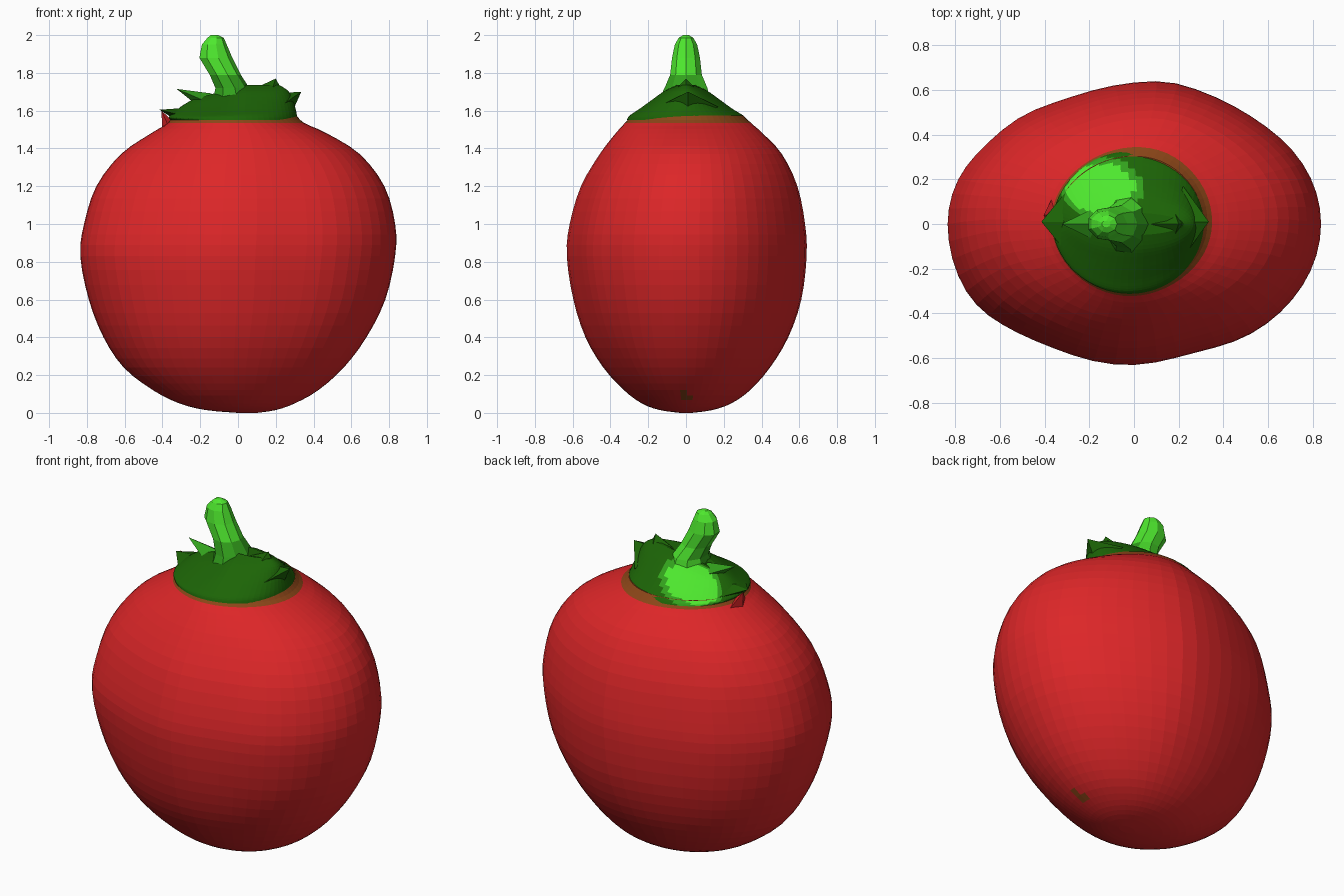
import bpy, math
from mathutils import Vector

if "Cube" in bpy.data.objects:
    bpy.data.objects.remove(bpy.data.objects["Cube"])


def material(name, rgb):
    m = bpy.data.materials.new(name)
    lin = [((c / 255 + 0.055) / 1.055) ** 2.4 for c in rgb]
    m.diffuse_color = (*lin, 1)
    m.use_nodes = True
    m.node_tree.nodes["Principled BSDF"].inputs["Base Color"].default_value = m.diffuse_color
    return m


RED = material("tomato red", (221, 38, 40))
BROWN = material("seam brown", (140, 70, 24))
DARK = material("leaf green", (28, 100, 6))
MID = material("mid green", (50, 160, 28))
LIGHT = material("stem green", (78, 232, 46))


def smooth_rows(rows, n):
    """Catmull-Rom interpolation between profile rows."""
    out = []
    for i in range(len(rows) - 1):
        p = [rows[max(i - 1, 0)], rows[i], rows[i + 1], rows[min(i + 2, len(rows) - 1)]]
        for k in range(n):
            t = k / n
            out.append([0.5 * (2 * b + (c - a) * t + (2 * a - 5 * b + 4 * c - d) * t * t
                               + (3 * b - a - 3 * c + d) * t ** 3) for a, b, c, d in zip(*p)])
    return out + [rows[-1]]


def loft(name, rows, sides, mats, warp=None, rule=None):
    """Rows are (z, x left, x right, y front, y back); ends are closed."""
    verts, faces = [], []
    for z, xl, xr, yf, yb in rows:
        for i in range(sides):
            a = 2 * math.pi * i / sides
            x = (xl + xr) / 2 + (xr - xl) / 2 * math.cos(a)
            s = math.sin(a)
            v = (x, (yf + yb) / 2 + (yb - yf) / 2 * s, z)
            verts.append(warp(*v) if warp else v)
    for r in range(len(rows) - 1):
        for i in range(sides):
            j = (i + 1) % sides
            faces.append((r * sides + i, r * sides + j, (r + 1) * sides + j, (r + 1) * sides + i))
    faces.append(tuple(reversed(range(sides))))
    faces.append(tuple(range(len(verts) - sides, len(verts))))
    me = bpy.data.meshes.new(name)
    me.from_pydata(verts, [], faces)
    for m in mats:
        me.materials.append(m)
    if rule:
        for p in me.polygons:
            p.material_index = rule(p.center)
    ob = bpy.data.objects.new(name, me)
    bpy.context.collection.objects.link(ob)
    return ob


# Fruit body: flattened in depth, slightly lopsided
body = [
    (0.0, 0.0, 0.1, -0.03, 0.03),
    (0.015, -0.17, 0.2, -0.14, 0.14),
    (0.05, -0.31, 0.3, -0.235, 0.24),
    (0.12, -0.45, 0.425, -0.33, 0.34),
    (0.24, -0.605, 0.56, -0.44, 0.445),
    (0.4, -0.712, 0.68, -0.535, 0.54),
    (0.6, -0.79, 0.78, -0.6, 0.607),
    (0.83, -0.835, 0.832, -0.635, 0.634),
    (1.0, -0.815, 0.832, -0.62, 0.625),
    (1.2, -0.75, 0.775, -0.56, 0.585),
    (1.37, -0.62, 0.645, -0.46, 0.505),
    (1.48, -0.46, 0.47, -0.375, 0.405),
    (1.535, -0.37, 0.35, -0.325, 0.345),
    (1.575, -0.35, 0.31, -0.29, 0.305),
]
spot = Vector((0.37, 0, 0.1))


def body_warp(x, y, z):
    def bump(c, w):
        return math.exp(-((x - c) / w) ** 2)
    if y > 0:
        k = 1 - 0.05 * bump(-0.35, 0.25) + 0.02 * bump(0.16, 0.14) - 0.03 * bump(0.6, 0.2) - 0.07 * bump(-0.7, 0.15)
    else:
        k = 1 - 0.04 * bump(0.28, 0.2) - 0.03 * bump(-0.4, 0.2) + 0.1 * bump(-0.8, 0.15)
    return x, y * k, z


def body_rule(c):
    return 1 if c.z > 1.535 else 1 if (c - spot).length < 0.035 else 0


loft("fruit_body", smooth_rows(body, 3), 56, [RED, BROWN], body_warp, body_rule)

# Leafy cap: a ridge along x that drops to the left, with a bright patch at the back
cap = [
    (1.55, -0.355, 0.315, -0.313, 0.325),
    (1.575, -0.365, 0.312, -0.3, 0.305),
    (1.61, -0.36, 0.305, -0.25, 0.25),
    (1.66, -0.33, 0.29, -0.18, 0.18),
    (1.705, -0.29, 0.265, -0.115, 0.115),
    (1.735, -0.24, 0.22, -0.05, 0.05),
]


def cap_warp(x, y, z):
    f = (z - 1.55) / 0.185
    return x, y, z - f * 0.28 * max(0, 0.03 - x)


def cap_rule(c):
    d = math.hypot((c.x + 0.15) / 0.17, (c.y - 0.16) / 0.125)
    return 2 if d < 0.88 else 1 if d < 1.1 else 0


loft("leaf_cap", smooth_rows(cap, 4), 64, [DARK, MID, LIGHT], cap_warp, cap_rule)


# Pointed leaf tips
def leaf(name, base, tip, wide, thick, mat):
    b, t = Vector(base), Vector(tip)
    side = Vector((0, 1, 0))
    up = (t - b).cross(side).normalized()
    verts = [b + side * wide, b + up * thick, b - side * wide, b - up * thick, t]
    me = bpy.data.meshes.new(name)
    me.from_pydata(verts, [], [(0, 1, 4), (1, 2, 4), (2, 3, 4), (3, 0, 4), (3, 2, 1, 0)])
    me.materials.append(mat)
    bpy.context.collection.objects.link(bpy.data.objects.new(name, me))


leaf("leaf_tip_left", (-0.3, 0.01, 1.575), (-0.415, 0.01, 1.605), 0.14, 0.04, DARK)
leaf("leaf_tip_left_upper", (-0.16, 0, 1.645), (-0.325, 0, 1.715), 0.08, 0.05, MID)
leaf("leaf_tip_right_upper", (0.17, 0, 1.68), (0.2, 0, 1.77), 0.09, 0.1, DARK)
leaf("leaf_tip_right", (0.22, 0.01, 1.62), (0.335, 0.01, 1.70), 0.16, 0.085, DARK)
leaf("red_leaf_underside", (-0.36, 0.04, 1.5), (-0.405, 0.04, 1.6), 0.09, 0.045, RED)

# Bent stalk
stem = [
    (1.65, -0.14, 0.09, -0.15, 0.13),
    (1.72, -0.125, 0.06, -0.115, 0.115),
    (1.79, -0.155, 0.015, -0.085, 0.085),
    (1.88, -0.21, -0.03, -0.075, 0.075),
    (1.95, -0.195, -0.06, -0.06, 0.06),
    (1.985, -0.165, -0.075, -0.04, 0.04),
    (2.0, -0.145, -0.105, -0.015, 0.015),
]
loft("stalk", stem, 9, [LIGHT, MID], None, lambda c: 1 if c.z < 1.76 and c.y < 0.05 else 0)
